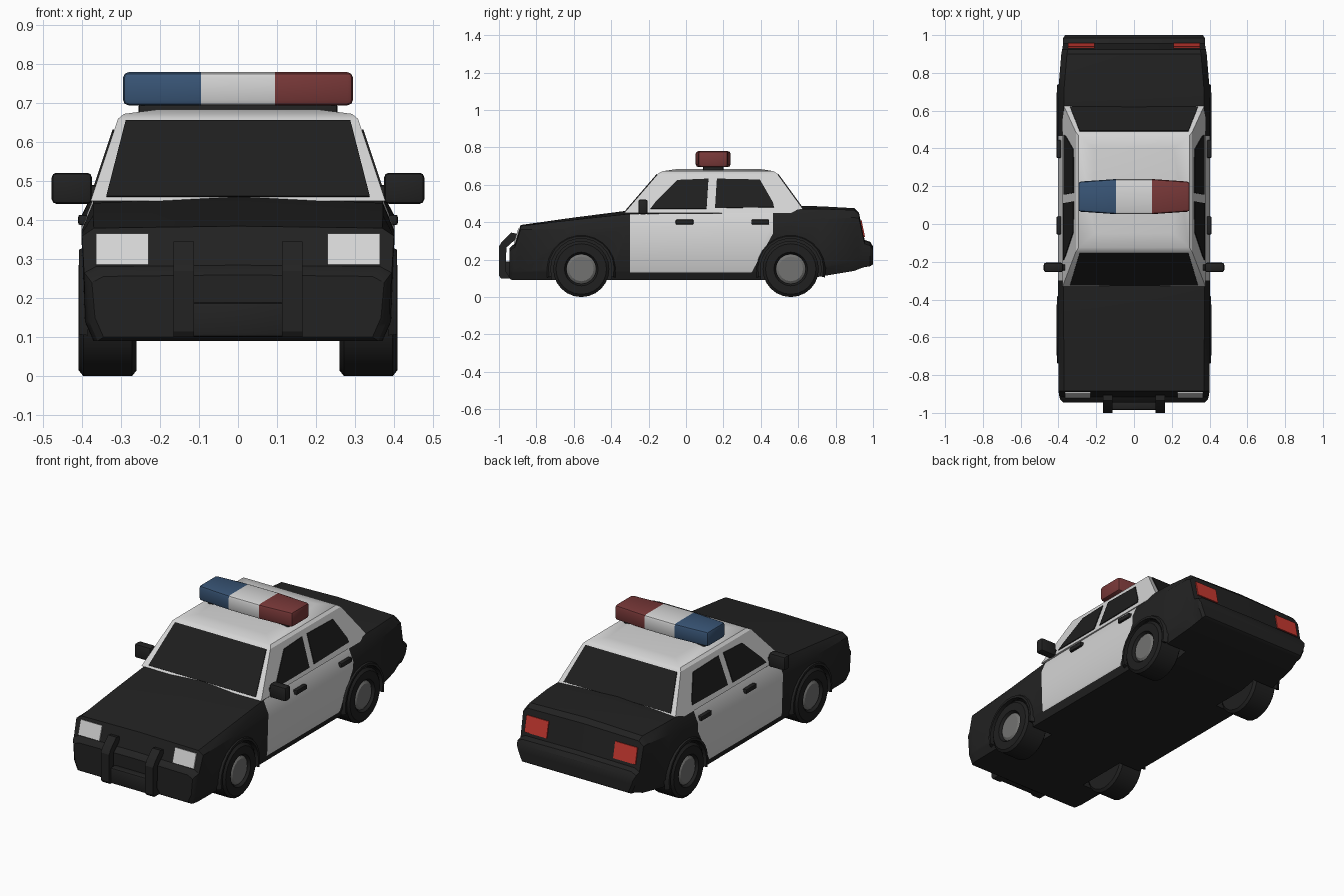
import bpy, bmesh, math
from mathutils import Vector

if "Cube" in bpy.data.objects:
    bpy.data.objects.remove(bpy.data.objects["Cube"])


def material(name, rgb):
    m = bpy.data.materials.new(name)
    m.diffuse_color = (*rgb, 1)
    m.use_nodes = True
    m.node_tree.nodes["Principled BSDF"].inputs["Base Color"].default_value = m.diffuse_color
    return m


BLACK = material("black paint", (0.016, 0.016, 0.016))
GLASS = material("dark glass", (0.013, 0.013, 0.013))
WHITE = material("white paint", (0.66, 0.66, 0.66))
RUBBER = material("rubber", (0.014, 0.014, 0.014))
HUB = material("hub grey", (0.17, 0.17, 0.165))
BLUE = material("blue lamp", (0.04, 0.09, 0.18))
RED = material("red lamp", (0.19, 0.04, 0.04))
TAIL = material("tail red", (0.58, 0.04, 0.03))
LAMP = material("headlight white", (0.68, 0.68, 0.68))


def finish(bm, name, mats, smooth=True):
    bmesh.ops.recalc_face_normals(bm, faces=bm.faces)
    me = bpy.data.meshes.new(name)
    bm.to_mesh(me)
    bm.free()
    ob = bpy.data.objects.new(name, me)
    bpy.context.collection.objects.link(ob)
    for m in mats:
        me.materials.append(m)
    if smooth:
        smooth_object(ob)
    return ob


def smooth_object(ob):
    bpy.ops.object.select_all(action='DESELECT')
    ob.select_set(True)
    bpy.context.view_layer.objects.active = ob
    bpy.ops.object.shade_smooth_by_angle(angle=math.radians(30))


def loft(bm, rings, cap=True):
    vs = [[bm.verts.new(p) for p in r] for r in rings]
    n = len(vs[0])
    for a, b in zip(vs, vs[1:]):
        for i in range(n):
            bm.faces.new((a[i], a[(i + 1) % n], b[(i + 1) % n], b[i]))
    if cap:
        bm.faces.new(vs[0])
        bm.faces.new(vs[-1])


def bevel_sharp(bm, width, segments=2):
    bm.normal_update()
    edges = [e for e in bm.edges if e.calc_face_angle(0) > 0.5]
    bmesh.ops.bevel(bm, geom=edges, offset=width, segments=segments, affect='EDGES', profile=0.5)


def cut(bm, co, no):
    bmesh.ops.bisect_plane(bm, geom=bm.verts[:] + bm.edges[:] + bm.faces[:],
                           plane_co=co, plane_no=no)


def add_box(bm, lo, hi):
    rings = [[(x, lo[1], lo[2]), (x, hi[1], lo[2]), (x, hi[1], hi[2]), (x, lo[1], hi[2])]
             for x in (lo[0], hi[0])]
    loft(bm, rings)


def box(name, lo, hi, mat, bevel=0.01):
    bm = bmesh.new()
    add_box(bm, lo, hi)
    bmesh.ops.recalc_face_normals(bm, faces=bm.faces)
    bevel_sharp(bm, bevel)
    return finish(bm, name, [mat])


def plate(name, pts, mat):
    bm = bmesh.new()
    bm.faces.new([bm.verts.new(p) for p in pts])
    ob = finish(bm, name, [mat], False)
    mod = ob.modifiers.new("thickness", 'SOLIDIFY')
    mod.thickness, mod.offset = 0.009, 0
    return ob


def lathe(bm, profile, cy, cz, n=24):
    loft(bm, [[(x, cy + r * math.cos(t * math.tau / n), cz + r * math.sin(t * math.tau / n))
               for t in range(n)] for x, r in profile])


# Lower body: cross-sections (y, half width, top, shoulder drop, bottom)
stations = [
    (-.945, .375, .26, .02, .10), (-.93, .39, .275, .015, .09), (-.915, .395, .285, .02, .09),
    (-.885, .40, .385, .025, .09), (-.60, .402, .425, .06, .09), (-.31, .402, .462, .09, .09),
    (.45, .402, .468, .09, .09), (.62, .402, .487, .08, .09), (.72, .40, .485, .07, .11),
    (.90, .385, .475, .05, .14), (.925, .38, .45, .03, .15), (.955, .375, .305, .02, .16),
    (.985, .375, .295, .02, .165), (1.0, .365, .27, .02, .175)]
rings = []
for y, w, zt, d, zb in stations:
    half = [(w - .03, zb), (w - .008, zb + .05), (w, zt - d), (w - .03, zt - d * .2)]
    rings.append([(x, y, z) for x, z in half] + [(0, y, zt)] +
                 [(-x, y, z) for x, z in reversed(half)])
bm = bmesh.new()
loft(bm, rings)
body = finish(bm, "body", [BLACK, WHITE], False)

# Wheel wells cut out of the body
bm = bmesh.new()
for s in (-1, 1):
    for cy in (-.56, .56):
        lathe(bm, [(s * .24, .167), (s * .5, .167)], cy, .15, 20)
cutter = finish(bm, "well_cutter", [BLACK], False)
cutter.hide_render = True
mod = body.modifiers.new("wells", 'BOOLEAN')
mod.operation, mod.solver, mod.object = 'DIFFERENCE', 'EXACT', cutter
bpy.context.view_layer.objects.active = body
bpy.ops.object.modifier_apply(modifier="wells")
bpy.data.objects.remove(cutter)

# White door area: cut the outline into the body, then colour inside it
outline = [(Vector((0, -.30, 0)), Vector((0, 1, 0))),
           (Vector((0, 0, .13)), Vector((0, 0, 1))),
           (Vector((0, .35, .13)), Vector((0, -.2, .11))),
           (Vector((0, .465, 0)), Vector((0, -1, 0)))]
bm = bmesh.new()
bm.from_mesh(body.data)
for co, no in outline:
    cut(bm, co, no)
for f in bm.faces:
    c = f.calc_center_median()
    inside = all((c - co).dot(no) > 0 for co, no in outline)
    f.material_index = 1 if inside and abs(c.x) > .3 else 0
bm.to_mesh(body.data)
bm.free()
smooth_object(body)


# Cabin: tapered box with a slightly crowned roof
def cabin_at(z):
    f = (z - .45) / .22
    return .378 - .073 * f, -.33 + .19 * f, .64 - .16 * f


def rect(w, y0, y1, z):
    return [(-w, y0, z), (w, y0, z), (w, y1, z), (-w, y1, z)]


bm = bmesh.new()
loft(bm, [rect(*cabin_at(.45), .45), rect(*cabin_at(.66), .66),
          rect(.293, -.125, .468, .673), rect(.21, -.05, .40, .684)])
finish(bm, "cabin", [WHITE])

# Windows as thin plates lying on the cabin faces
plate("windshield", [(x, cabin_at(z)[1], z) for x, z in
                     [(-.338, .46), (.338, .46), (.288, .655), (-.288, .655)]], GLASS)
plate("rear_window", [(x, cabin_at(z)[2], z) for x, z in
                      [(-.338, .48), (.338, .48), (.288, .655), (-.288, .655)]], GLASS)
side_windows = {
    "front_side_window": [(-.19, .472), (-.165, .505), (-.045, .625), (.12, .632), (.11, .472)],
    "rear_side_window": [(.155, .475), (.165, .632), (.395, .627), (.465, .505), (.47, .48)]}
for s, side in ((-1, "left"), (1, "right")):
    for name, pts in side_windows.items():
        plate(f"{side}_{name}", [(s * cabin_at(z)[0], y, z) for y, z in pts], GLASS)

    # Headlights and tail lights
    plate(f"{side}_headlight", [(s * x, -.917 + (z - .285) * .3, z) for x, z in
                                [(.23, .285), (.365, .285), (.365, .365), (.23, .365)]], LAMP)
    plate(f"{side}_tail_light", [(s * x, .926 + (.45 - z) * .207, z) for x, z in
                                 [(.21, .32), (.35, .32), (.35, .41), (.21, .41)]], TAIL)

    # Mirrors and door handles
    a, b = sorted((s * .375, s * .478))
    box(f"{side}_mirror", (a, -.255, .442), (b, -.205, .522), BLACK, .012)
    a, b = sorted((s * .345, s * .39))
    box(f"{side}_mirror_arm", (a, -.245, .45), (b, -.215, .49), BLACK, .005)
    for name, y in (("front", -.055), ("rear", .35)):
        a, b = sorted((s * .385, s * .41))
        box(f"{side}_{name}_handle", (a, y, .388), (b, y + .095, .414), BLACK, .005)

    # Wheels and arch lips
    for cy, end in ((-.56, "front"), (.56, "rear")):
        bm = bmesh.new()
        lathe(bm, [(s * x, r) for x, r in [(.26, .06), (.26, .135), (.272, .15), (.397, .15),
                                           (.409, .135), (.409, .09), (.392, .08)]], cy, .15)
        finish(bm, f"{side}_{end}_tire", [RUBBER])
        bm = bmesh.new()
        lathe(bm, [(s * x, r) for x, r in [(.38, .079), (.396, .079), (.405, .066)]], cy, .15, 16)
        finish(bm, f"{side}_{end}_hub", [HUB])
        bm = bmesh.new()
        arc = [math.radians(a) for a in range(-14, 195, 16)]
        loft(bm, [[(s * x, cy + r * math.cos(t), .15 + r * math.sin(t))
                   for x, r in [(.385, .163), (.408, .163), (.408, .176), (.385, .188)]]
                  for t in arc])
        finish(bm, f"{side}_{end}_arch_lip", [BLACK])

    # Push bar uprights
    profile = [(-.94, .10), (-.99, .10), (-1, .115), (-1, .27), (-.985, .295), (-.935, .345),
               (-.905, .338), (-.91, .31), (-.96, .265), (-.965, .14)]
    bm = bmesh.new()
    loft(bm, [[(s * x, y, z) for y, z in profile] for x in (.113, .165)])
    finish(bm, f"{side}_push_bar", [BLACK])
box("push_bar_plate", (-.12, -.985, .10), (.12, -.935, .19), BLACK)

# Roof light bar: blue, white and red sections on a low mount
bm = bmesh.new()
add_box(bm, (-.295, .052, .695), (.295, .238, .78))
for x in (-.095, .095):
    cut(bm, (x, 0, 0), (1, 0, 0))
for v in bm.verts:
    if abs(v.co.x) > .2:
        v.co.y = .145 + (v.co.y - .145) * .85
bmesh.ops.recalc_face_normals(bm, faces=bm.faces)
bevel_sharp(bm, .014)
for f in bm.faces:
    x = f.calc_center_median().x
    f.material_index = 0 if x < -.095 else 2 if x > .095 else 1
finish(bm, "light_bar", [BLUE, WHITE, RED])
box("light_bar_mount", (-.255, .09, .655), (.255, .20, .70), BLACK, .008)
